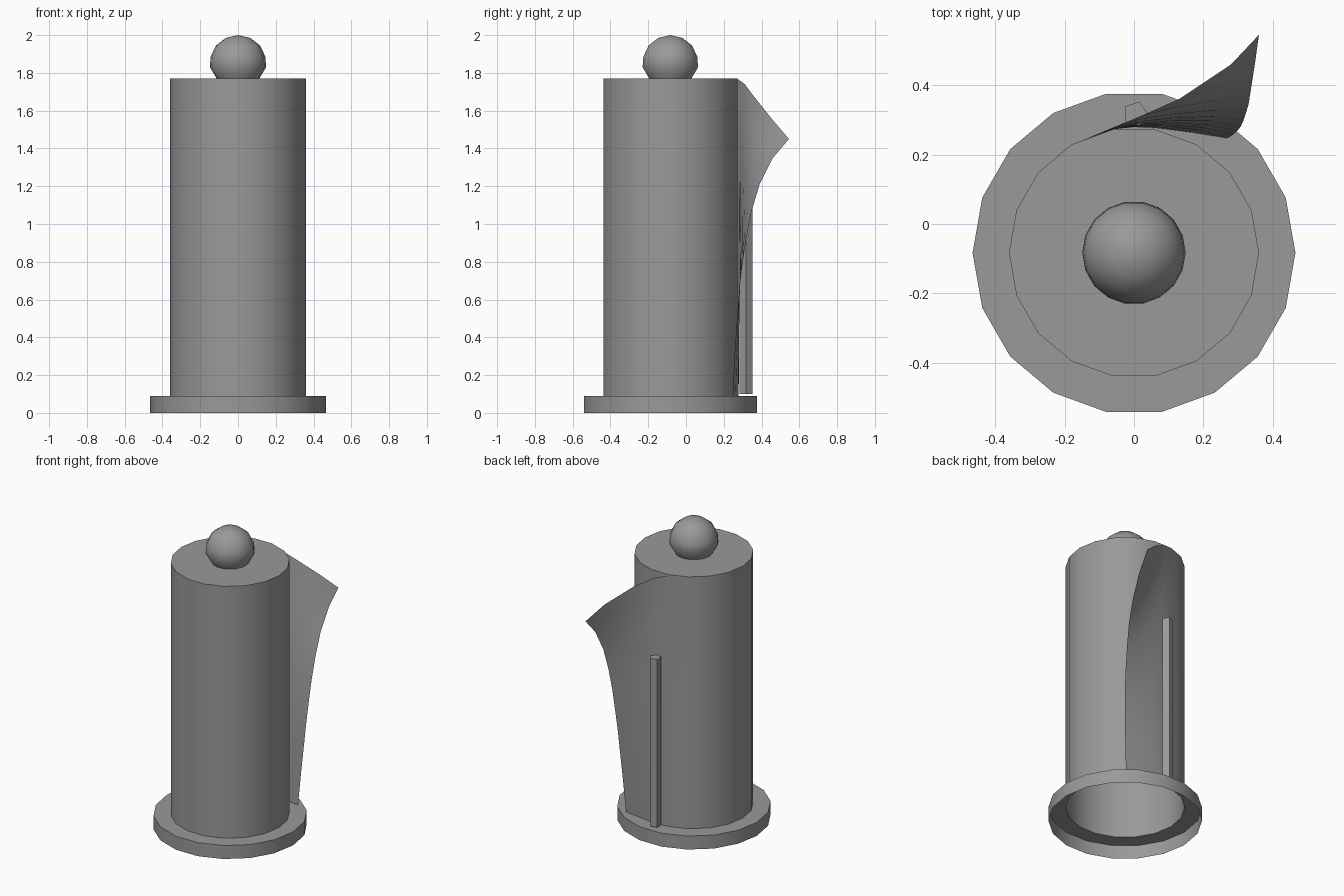
import bpy, math

if "Cube" in bpy.data.objects:
    bpy.data.objects.remove(bpy.data.objects["Cube"])

CY = -0.083   # axis of the stand, set forward of the origin
SIDES = 18

# One mid-grey colour for every part
grey = bpy.data.materials.new("mid_grey")
grey.diffuse_color = (0.32, 0.32, 0.32, 1)
grey.use_nodes = True
grey.node_tree.nodes["Principled BSDF"].inputs["Base Color"].default_value = grey.diffuse_color


def add_mesh(name, verts, faces, angle=None):
    mesh = bpy.data.meshes.new(name)
    mesh.from_pydata(verts, [], faces)
    mesh.update()
    mesh.materials.append(grey)
    obj = bpy.data.objects.new(name, mesh)
    bpy.context.collection.objects.link(obj)
    if angle:
        bpy.ops.object.select_all(action='DESELECT')
        obj.select_set(True)
        bpy.context.view_layer.objects.active = obj
        bpy.ops.object.shade_smooth_by_angle(angle=math.radians(angle))
    return obj


def lathe(name, profile, tip=None, cx=0, cy=CY, n=SIDES, angle=40):
    """Turn (radius, z) points listed bottom to top; optionally close with a tip."""
    verts = [(cx + r * math.cos(2 * math.pi * i / n), cy + r * math.sin(2 * math.pi * i / n), z)
             for r, z in profile for i in range(n)]
    faces = [(k * n + i, k * n + (i + 1) % n, (k + 1) * n + (i + 1) % n, (k + 1) * n + i)
             for k in range(len(profile) - 1) for i in range(n)]
    if tip is not None:
        last = len(verts) - n
        verts.append((cx, cy, tip))
        faces += [(last + i, last + (i + 1) % n, last + n) for i in range(n)]
    return add_mesh(name, verts, faces, angle)


# Base: rim and top ring, open underneath
lathe("base", [(0.465, 0), (0.465, 0.09), (0.36, 0.09)])

# Paper roll: open at the bottom, top ring runs in to the knob
lathe("paper_roll", [(0.36, 0.09), (0.36, 1.77), (0.113, 1.77)])

# Ball knob, cut off where it meets the roll
lathe("knob", [(0.113, 1.77), (0.149, 1.83), (0.145, 1.885), (0.117, 1.945), (0.065, 1.985)],
      tip=2.0, angle=60)

# Thin five-sided tension rod at the back
lathe("rod", [(0.036, 0.1), (0.036, 1.22)], tip=1.22, cx=0.004, cy=0.318, n=5, angle=None)

# Loose sheet: bottom edge, top edge, and the free edge from bottom to top corner
bottom = [(-0.15, 0.24, 0.09), (-0.06, 0.273, 0.09), (0.0, 0.279, 0.09),
          (0.06, 0.277, 0.09), (0.17, 0.263, 0.09), (0.27, 0.247, 0.09)]
top = [(-0.15, 0.24, 1.77), (-0.06, 0.278, 1.765), (0.02, 0.311, 1.74),
       (0.13, 0.36, 1.675), (0.28, 0.46, 1.55), (0.36, 0.545, 1.45)]
free = [(0.27, 0.247, 0.09), (0.285, 0.257, 0.3), (0.297, 0.268, 0.47),
        (0.307, 0.28, 0.63), (0.315, 0.298, 0.78), (0.322, 0.318, 0.92),
        (0.33, 0.345, 1.06), (0.337, 0.39, 1.21), (0.348, 0.46, 1.35),
        (0.36, 0.545, 1.45)]
verts = []
for p in free:
    f = [(p[c] - free[0][c]) / (free[-1][c] - free[0][c]) for c in range(3)]
    verts += [tuple(b[c] + f[c] * (t[c] - b[c]) for c in range(3)) for b, t in zip(bottom, top)]
w = len(bottom)
faces = [(k * w + i + 1, k * w + i, (k + 1) * w + i, (k + 1) * w + i + 1)
         for k in range(len(free) - 1) for i in range(w - 1)]
add_mesh("loose_sheet", verts, faces, 60)
